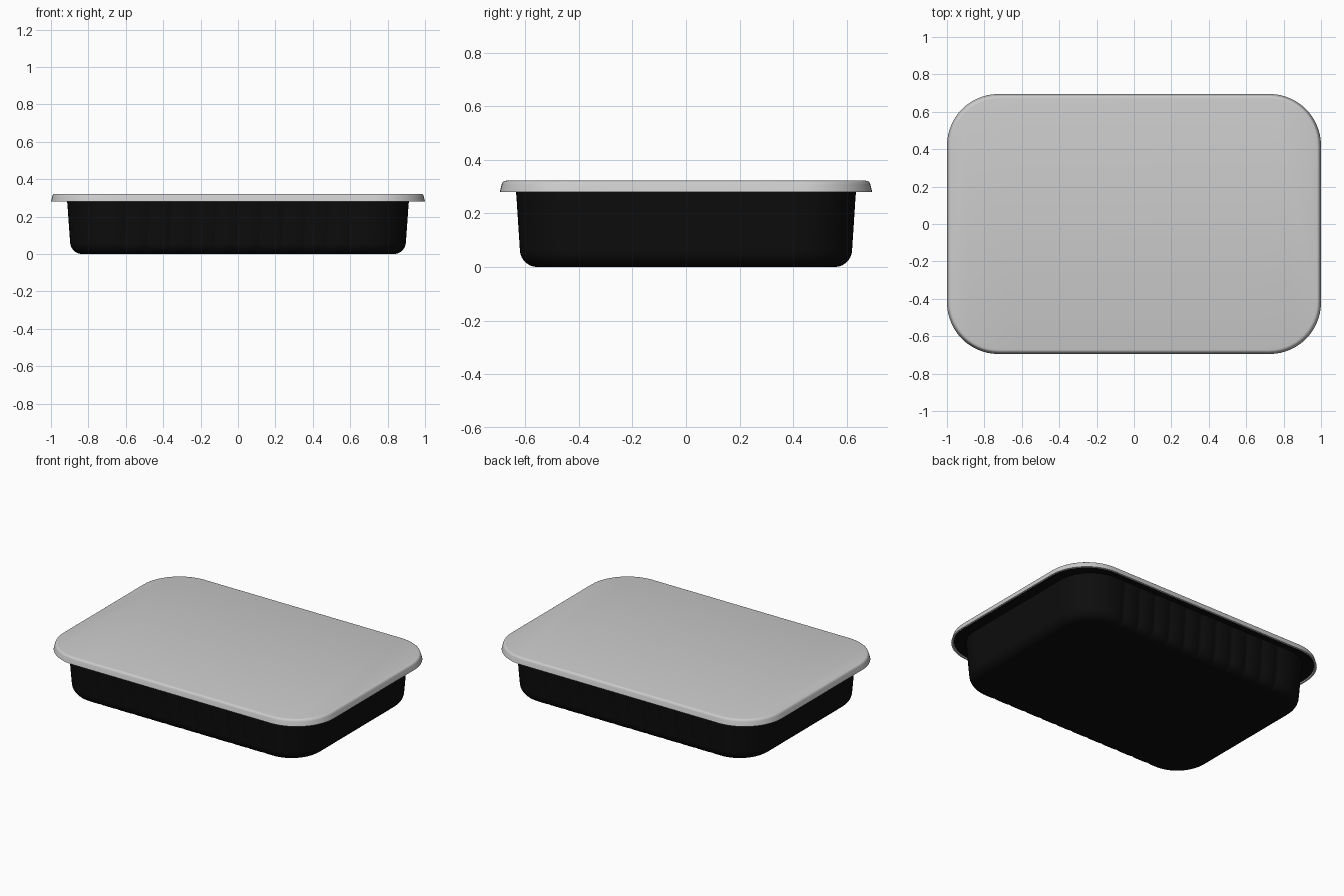
import bpy, bmesh, math

if "Cube" in bpy.data.objects:
    bpy.data.objects.remove(bpy.data.objects["Cube"])

RIBS = [-0.6 + 0.12 * i for i in range(11)]   # flute centres on the long walls
SEG = 14                                      # segments per rounded corner


def ring(hx, hy, r, z, depth=0.0):
    """Rounded rectangle, counter-clockwise, with flutes of given depth on long sides."""
    pts = []

    def corner(cx, cy, start):
        for i in range(SEG + 1):
            a = math.radians(start + 90 * i / SEG)
            pts.append((cx + r * math.cos(a), cy + r * math.sin(a), z))

    flutes = [(x + dx, d) for x in RIBS
              for dx, d in ((-0.02, 0), (-0.01, 0.8), (0, 1), (0.01, 0.8), (0.02, 0))]
    for s in (1, -1):
        corner(s * (hx - r), s * (hy - r), 0 if s > 0 else 180)
        for x, d in flutes:
            pts.append((-s * x, s * (hy - depth * d), z))
        corner(-s * (hx - r), s * (hy - r), 90 if s > 0 else 270)
    return pts


def loft(name, rings, color=None):
    """Skin a stack of rings and cap both ends."""
    bm = bmesh.new()
    loops = [[bm.verts.new(p) for p in r] for r in rings]
    n = len(loops[0])
    for a, b in zip(loops, loops[1:]):
        for i in range(n):
            j = (i + 1) % n
            bm.faces.new((a[i], a[j], b[j], b[i]))
    bm.faces.new(loops[0][::-1])
    bm.faces.new(loops[-1])
    bmesh.ops.recalc_face_normals(bm, faces=bm.faces)
    me = bpy.data.meshes.new(name)
    bm.to_mesh(me)
    bm.free()
    ob = bpy.data.objects.new(name, me)
    bpy.context.collection.objects.link(ob)
    if color:
        mat = bpy.data.materials.new(name + "_plastic")
        mat.diffuse_color = color
        mat.use_nodes = True
        mat.node_tree.nodes["Principled BSDF"].inputs["Base Color"].default_value = mat.diffuse_color
        me.materials.append(mat)
    bpy.ops.object.select_all(action='DESELECT')
    ob.select_set(True)
    bpy.context.view_layer.objects.active = ob
    bpy.ops.object.shade_smooth_by_angle(angle=math.radians(35))
    return ob


# Tray: rounded base, drafted fluted wall, rim flange, hollow inside
R = 0.065
tray = []
for i in range(8):
    a = math.radians(90 * i / 7)
    inset = R * (1 - math.sin(a))
    tray.append(ring(0.898 - inset, 0.62 - inset, 0.23 - inset, R * (1 - math.cos(a)),
                     0.007 * math.sin(a)))
tray += [
    ring(0.912, 0.633, 0.235, 0.265, 0.007),
    ring(0.914, 0.635, 0.235, 0.284),
    ring(0.985, 0.68, 0.265, 0.284),
    ring(0.985, 0.68, 0.265, 0.296),
    ring(0.90, 0.62, 0.225, 0.296),
    ring(0.88, 0.602, 0.21, 0.07),
    ring(0.83, 0.552, 0.16, 0.015),
]
loft("tray", tray, (0.004, 0.004, 0.004, 1))

# Lid: flat sheet with a flared skirt gripping the rim
lid = [
    ring(0.98, 0.675, 0.26, 0.300),
    ring(0.99, 0.685, 0.27, 0.280),
    ring(1.0, 0.695, 0.275, 0.280),
    ring(0.993, 0.688, 0.27, 0.308),
    ring(0.990, 0.685, 0.268, 0.316),
    ring(0.985, 0.680, 0.264, 0.320),
    ring(0.976, 0.671, 0.256, 0.322),
]
loft("lid", lid)
